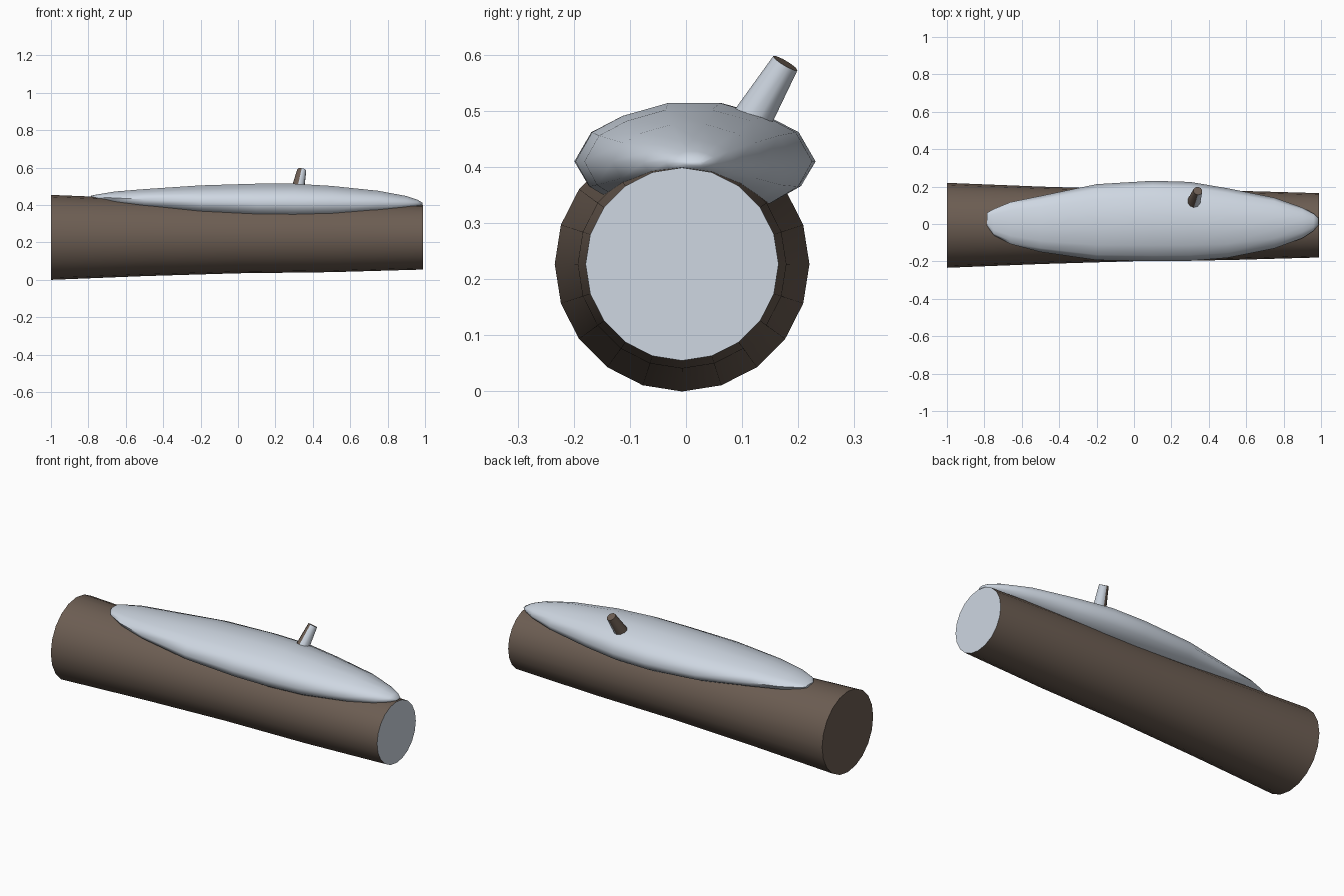
import bpy, bmesh
from math import sin, cos, tau
from mathutils import Vector

cube = bpy.data.objects.get("Cube")
if cube:
    bpy.data.objects.remove(cube)


def material(name, rgb):
    m = bpy.data.materials.new(name)
    m.use_nodes = True
    m.diffuse_color = (*rgb, 1)
    m.node_tree.nodes["Principled BSDF"].inputs["Base Color"].default_value = (*rgb, 1)
    return m


bark = material("bark brown", (0.15, 0.11, 0.085))
snow = material("snow white", (0.62, 0.68, 0.76))


def loft(name, rings, mats, rule=None, angle=0.7):
    """Skin a list of equal rings, cap both ends and colour faces by a rule."""
    bm = bmesh.new()
    loops = [[bm.verts.new(p) for p in ring] for ring in rings]
    n = len(loops[0])
    for a, b in zip(loops, loops[1:]):
        for i in range(n):
            j = (i + 1) % n
            bm.faces.new((a[i], a[j], b[j], b[i]))
    bm.faces.new(loops[0][::-1])
    bm.faces.new(loops[-1])
    bmesh.ops.recalc_face_normals(bm, faces=bm.faces)
    bm.normal_update()
    if rule:
        for f in bm.faces:
            f.material_index = int(rule(f.normal))
    me = bpy.data.meshes.new(name)
    bm.to_mesh(me)
    bm.free()
    for m in mats:
        me.materials.append(m)
    ob = bpy.data.objects.new(name, me)
    bpy.context.collection.objects.link(ob)
    bpy.ops.object.select_all(action='DESELECT')
    ob.select_set(True)
    bpy.context.view_layer.objects.active = ob
    bpy.ops.object.shade_smooth_by_angle(angle=angle)
    return ob


# Log: tapered trunk lying along x, with a snowy end face
log_stations = [(-1, 0.227), (-0.5, 0.207), (0, 0.192), (0.5, 0.186), (0.99, 0.172)]
log_rings = [[(x, -0.007 + r * sin(tau * i / 20), 0.227 + r * cos(tau * i / 20))
              for i in range(20)] for x, r in log_stations]
loft("log", log_rings, [bark, snow], lambda n: n.x > 0.8)

# Snow drift: x, middle y, half width, widest height, rise, drop
drift = [
    (-0.785, 0.025, 0.035, 0.446, 0.004, 0.008),
    (-0.75, 0.01, 0.07, 0.443, 0.014, 0.02),
    (-0.66, 0.005, 0.112, 0.438, 0.034, 0.034),
    (-0.5, 0.0, 0.15, 0.43, 0.055, 0.046),
    (-0.2, 0.01, 0.203, 0.417, 0.088, 0.062),
    (0.1, 0.016, 0.215, 0.41, 0.104, 0.073),
    (0.3, 0.014, 0.211, 0.41, 0.104, 0.075),
    (0.5, 0.005, 0.186, 0.41, 0.092, 0.07),
    (0.75, 0.005, 0.136, 0.41, 0.066, 0.05),
    (0.9, 0.006, 0.082, 0.408, 0.04, 0.03),
    (0.96, 0.01, 0.046, 0.408, 0.02, 0.016),
    (0.987, 0.014, 0.018, 0.407, 0.005, 0.005),
]
half = [(0.22, 1), (0.6, 0.78), (0.86, 0.5), (1, 0), (0.88, -0.6), (0.64, -1)]
section = half + [(-y, z) for y, z in reversed(half)]
drift_rings = [[(x, yc + w * y, zc + z * (up if z > 0 else down)) for y, z in section]
               for x, yc, w, zc, up, down in drift]
loft("snow_drift", drift_rings, [snow], angle=1.2)

# Twig stub: leaning back, snow on its left-hand side
base, tip = Vector((0.308, 0.085, 0.43)), Vector((0.341, 0.177, 0.585))
axis = (tip - base).normalized()
u = axis.cross(Vector((1, 0, 0))).normalized()
v = axis.cross(u)
twig_rings = [[c + r * (u * cos(tau * i / 10) + v * sin(tau * i / 10)) for i in range(10)]
              for c, r in ((base, 0.041), (tip, 0.025))]
loft("twig", twig_rings, [bark, snow], lambda n: n.x > 0.25 and n.dot(axis) < 0.8)
